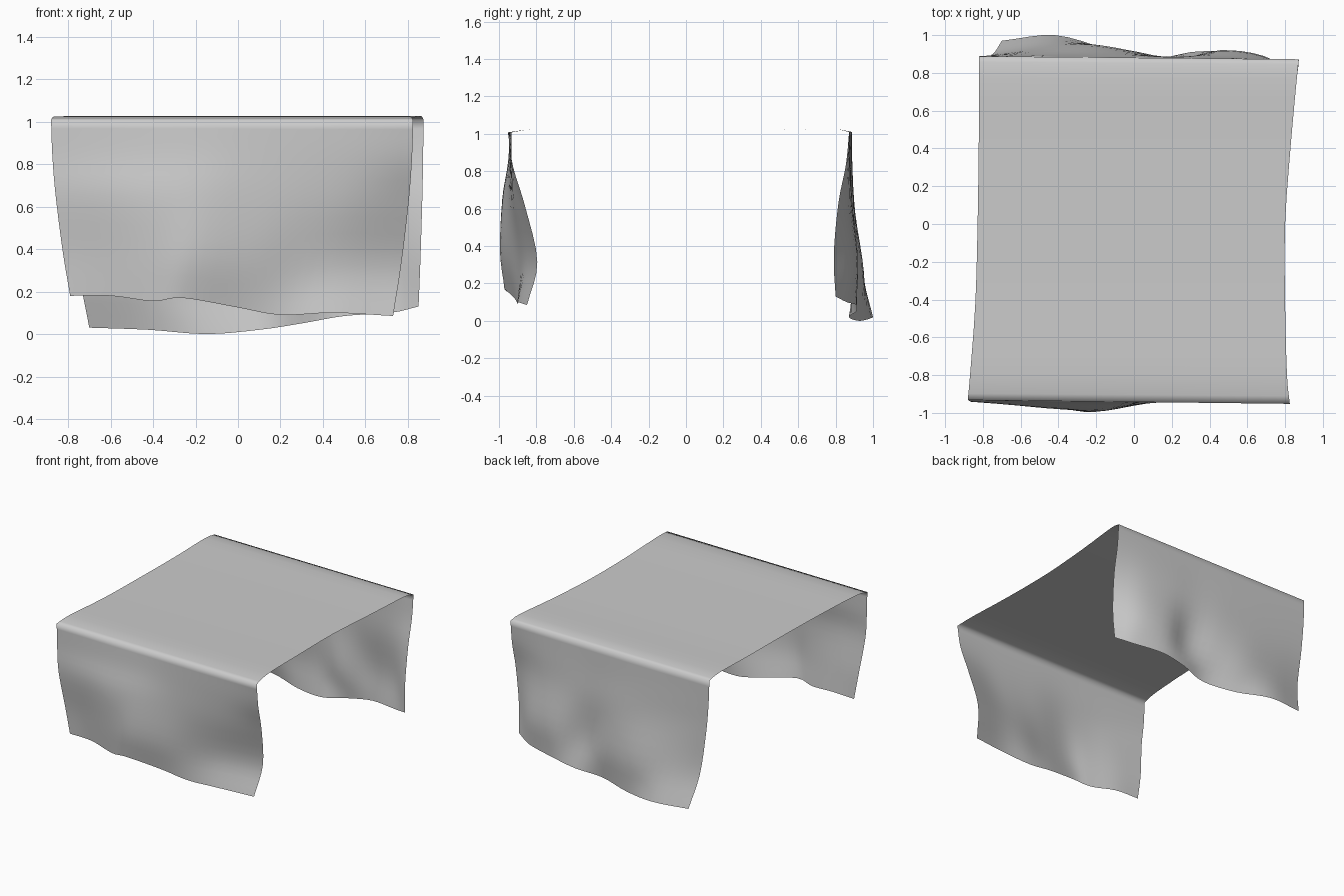
import bpy, bmesh
from mathutils import Vector

if "Cube" in bpy.data.objects:
    bpy.data.objects.remove(bpy.data.objects["Cube"])


def smooth(points, steps):
    """Catmull-Rom curve through the points, steps segments per span."""
    p = [points[0] * 2 - points[1]] + points + [points[-1] * 2 - points[-2]]
    out = []
    for i in range(1, len(p) - 2):
        a, b, c, d = p[i - 1:i + 3]
        for s in range(steps):
            t = s / steps
            out.append((b * 2 + (c - a) * t + (a * 2 - b * 5 + c * 4 - d) * t ** 2
                        + (b * 3 - a - c * 3 + d) * t ** 3) * 0.5)
    return out + [points[-1]]


def row(x0, x1, y0, y1, z, n=8):
    """Nearly straight row of control points across the table top."""
    return [Vector((x0 + (x1 - x0) * i / (n - 1), y0 + (y1 - y0) * i / (n - 1), z))
            for i in range(n)]


def flap(fold, hem, y_upper, y_lower):
    """Control rows of a hanging flap, from the fold to the hem."""
    rows = [fold]
    for t, ys in ((0.2, None), (0.43, y_upper), (0.75, y_lower)):
        r = []
        for i, (a, b) in enumerate(zip(fold, hem)):
            y = ys[i] if ys else a.y * 0.7 + y_upper[i] * 0.3
            r.append(Vector((a.x + (b.x - a.x) * t ** 1.7, y, a.z + (b.z - a.z) * t)))
        rows.append(r)
    return rows + [hem]


# table-edge folds
front_fold = row(-0.88, 0.825, -0.932, -0.952, 1.008)
back_fold = row(-0.82, 0.873, 0.888, 0.872, 1.01)

# wavy hems
front_hem = [Vector(v) for v in (
    (-.79, -.90, .18), (-.60, -.91, .18), (-.40, -.95, .155), (-.26, -.97, .17),
    (0, -.92, .125), (.20, -.90, .09), (.45, -.90, .10), (.73, -.85, .085))]
back_hem = [Vector(v) for v in (
    (-.70, .97, .03), (-.42, 1.0, .02), (-.15, .93, 0), (.10, .87, .02),
    (.30, .91, .05), (.50, .91, .085), (.72, .86, .10), (.85, .80, .13))]

front = flap(front_fold, front_hem,
             (-.94, -.96, -.98, -.98, -.95, -.93, -.91, -.86),
             (-.91, -.93, -.97, -.995, -.95, -.90, -.86, -.795))
back = flap(back_fold, back_hem,
            (.89, .90, .905, .90, .885, .89, .87, .815),
            (.90, .94, .95, .91, .87, .92, .89, .79))

# flat top with gently curved sides
top = [front_fold,
       row(-.868, .81, -.80, -.80, 1.024),
       row(-.84, .80, -.42, -.42, 1.02),
       row(-.828, .80, 0, 0, 1.02),
       row(-.822, .83, .42, .42, 1.02),
       row(-.82, .862, .77, .77, 1.026),
       back_fold]


def patch(rows, steps):
    wide = [smooth(r, 4) for r in rows]
    return list(zip(*[smooth(list(c), steps) for c in zip(*wide)]))


grid = patch(front, 4)[::-1] + patch(top, 3)[1:-1] + patch(back, 4)

# one continuous sheet
bm = bmesh.new()
vs = [[bm.verts.new(p) for p in r] for r in grid]
for r0, r1 in zip(vs, vs[1:]):
    for i in range(len(r0) - 1):
        bm.faces.new((r0[i], r0[i + 1], r1[i + 1], r1[i])).smooth = True
mesh = bpy.data.meshes.new("tablecloth")
bm.to_mesh(mesh)
bm.free()
bpy.context.collection.objects.link(bpy.data.objects.new("tablecloth", mesh))
